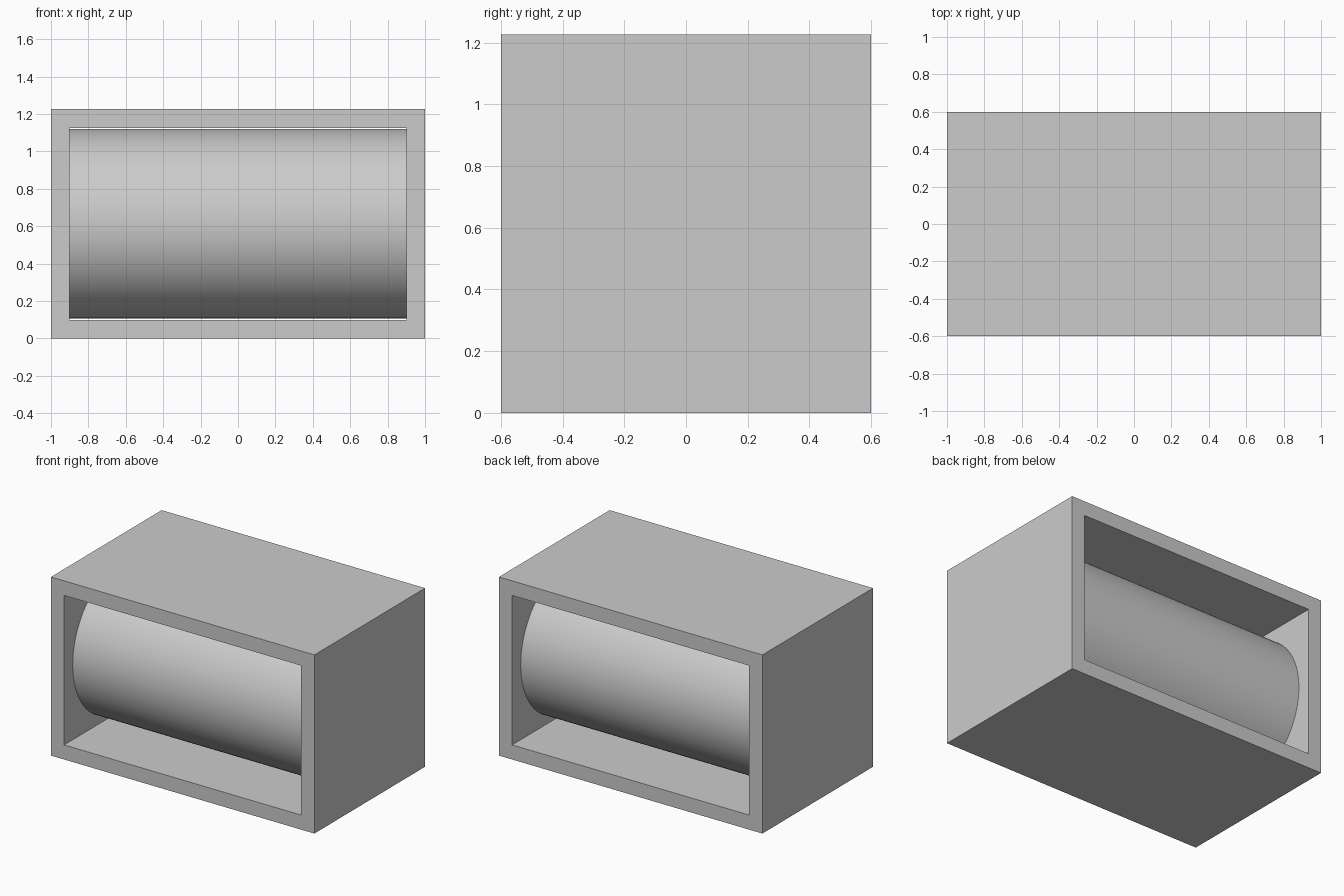
import bpy, bmesh, math

if "Cube" in bpy.data.objects:
    bpy.data.objects.remove(bpy.data.objects["Cube"])

W, D, H, T = 1.0, 0.6, 1.226, 0.1   # half width, half depth, height, wall thickness
R = 0.507                           # drum radius


def rect(bm, inset, y):
    """Rectangle of verts in the xz plane, inset from the outer frame."""
    x, z0, z1 = W - inset, inset, H - inset
    return [bm.verts.new(p) for p in ((-x, y, z0), (x, y, z0), (x, y, z1), (-x, y, z1))]


# Open rectangular casing: four connected loops bridged into a closed ring
bm = bmesh.new()
loops = [rect(bm, i, y) for i, y in ((0, -D), (0, D), (T, D), (T, -D))]
for a, b in zip(loops, loops[1:] + loops[:1]):
    for i in range(4):
        j = (i + 1) % 4
        bm.faces.new((a[i], a[j], b[j], b[i]))
bmesh.ops.recalc_face_normals(bm, faces=bm.faces)
mesh = bpy.data.meshes.new("casing")
bm.to_mesh(mesh)
bm.free()
casing = bpy.data.objects.new("casing", mesh)
bpy.context.collection.objects.link(casing)

# Horizontal drum spanning between the side walls
bpy.ops.mesh.primitive_cylinder_add(vertices=96, radius=R, depth=2 * (W - T),
                                    location=(0, 0, H / 2), rotation=(0, math.pi / 2, 0))
drum = bpy.context.object
drum.name = "drum"
bpy.ops.object.shade_smooth_by_angle(angle=math.radians(30))
